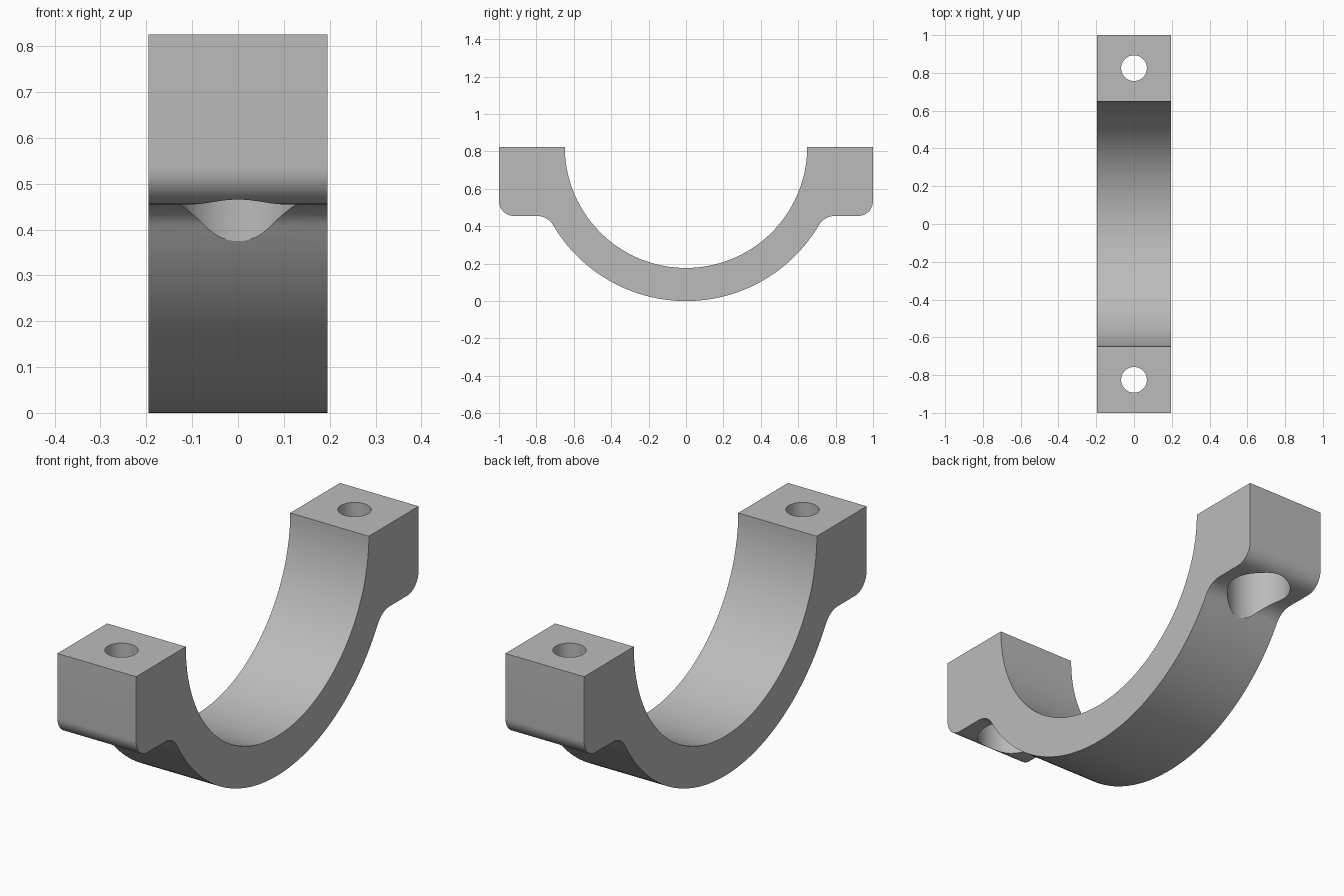
import bpy, bmesh, math

if "Cube" in bpy.data.objects:
    bpy.data.objects.remove(bpy.data.objects["Cube"], do_unlink=True)

HALF_WIDTH = 0.195
TOP = 0.825            # split plane, also the bore centre height
BORE, OUTER = 0.648, 0.825
FLANGE = 0.455         # underside of the bolt flanges
ROUND, FILLET = 0.08, 0.10
BOLT_Y = 0.825

steel = bpy.data.materials.new("grey steel")
steel.use_nodes = True
colour = (0.5, 0.5, 0.5, 1)
steel.diffuse_color = colour
steel.node_tree.nodes["Principled BSDF"].inputs["Base Color"].default_value = colour


def arc(cy, cz, r, start, end, steps):
    """Points along an arc in the y-z plane."""
    return [(cy + r * math.cos(a), cz + r * math.sin(a))
            for a in (start + (end - start) * i / steps for i in range(steps + 1))]


# Half profile, from the bottom centre outwards and back along the bore
fz = FLANGE - FILLET
fy = math.sqrt((OUTER + FILLET) ** 2 - (TOP - fz) ** 2)
tangent = math.atan2(fz - TOP, fy)
down = -math.pi / 2
half = arc(0, TOP, OUTER, down, tangent, 32)
half += arc(fy, fz, FILLET, tangent + math.pi, math.pi / 2, 12)[1:]
half += arc(1 - ROUND, FLANGE + ROUND, ROUND, down, 0, 12)
half += [(1, TOP)]
half += arc(0, TOP, BORE, 0, down, 48)

# Mirror the half to close the profile, without repeating the centre points
profile = half + [(-y, z) for y, z in reversed(half[1:-1])]

# Extrude the profile across the width
bm = bmesh.new()
face = bm.faces.new([bm.verts.new((-HALF_WIDTH, y, z)) for y, z in profile])
moved = bmesh.ops.extrude_face_region(bm, geom=[face])["geom"]
bmesh.ops.translate(bm, vec=(2 * HALF_WIDTH, 0, 0),
                    verts=[v for v in moved if isinstance(v, bmesh.types.BMVert)])
bmesh.ops.recalc_face_normals(bm, faces=bm.faces)
mesh = bpy.data.meshes.new("bearing_cap")
bm.to_mesh(mesh)
bm.free()
cap = bpy.data.objects.new("bearing_cap", mesh)
bpy.context.collection.objects.link(cap)
mesh.materials.append(steel)


def drill(y, radius, low, high):
    """Cut a vertical round hole through the cap."""
    bpy.ops.mesh.primitive_cylinder_add(vertices=64, radius=radius, depth=high - low,
                                        location=(0, y, (low + high) / 2))
    cutter = bpy.context.object
    cutter.name = "hole_cutter"
    cutter.hide_render = True
    cutter.data.materials.append(steel)
    bpy.ops.object.select_all(action="DESELECT")
    cap.select_set(True)
    bpy.context.view_layer.objects.active = cap
    mod = cap.modifiers.new("hole", "BOOLEAN")
    mod.operation = "DIFFERENCE"
    mod.solver = "EXACT"
    mod.object = cutter
    bpy.ops.object.modifier_apply(modifier=mod.name)
    bpy.data.objects.remove(cutter, do_unlink=True)


# Bolt holes, with wide counterbores for the bolt heads from below
for side in (-1, 1):
    drill(side * BOLT_Y, 0.134, 0.2, 0.64)
    drill(side * BOLT_Y, 0.068, 0.5, 1.0)

bpy.ops.object.select_all(action="DESELECT")
cap.select_set(True)
bpy.context.view_layer.objects.active = cap
bpy.ops.object.shade_smooth_by_angle(angle=math.radians(30))
